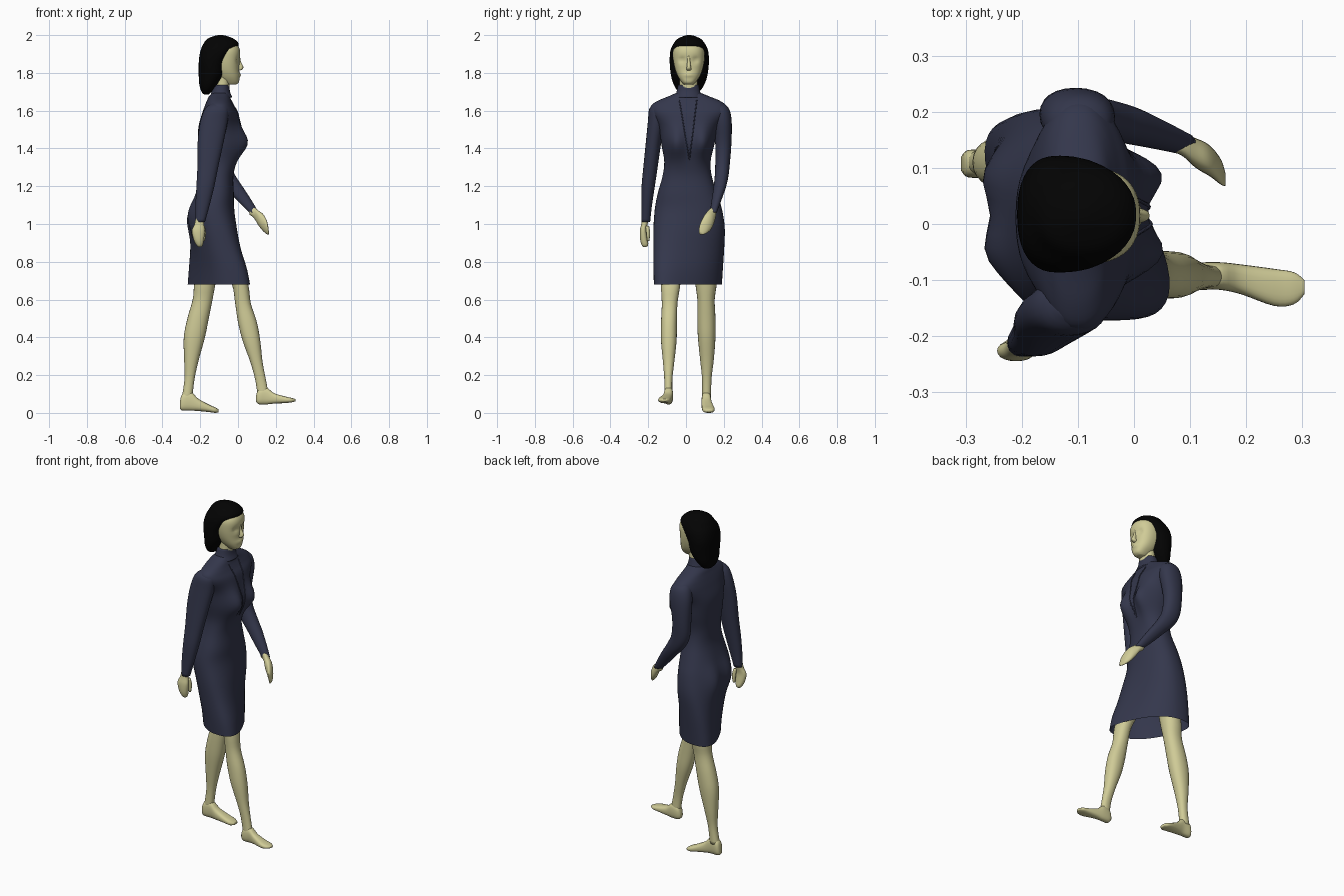
import bpy, bmesh, math
from mathutils import Vector
from mathutils.bvhtree import BVHTree


def material(name, rgb):
    m = bpy.data.materials.new(name)
    m.diffuse_color = (*rgb, 1)
    return m


SKIN = material("skin", (0.63, 0.60, 0.31))
CLOTH = material("navy_cloth", (0.034, 0.038, 0.072))
BLACK = material("black_hair", (0.001, 0.001, 0.001))


def spline(rows, steps=4):
    """Catmull-Rom interpolation through rows of numbers."""
    out = []
    for i in range(len(rows) - 1):
        a, b, c, d = rows[max(i - 1, 0)], rows[i], rows[i + 1], rows[min(i + 2, len(rows) - 1)]
        for s in range(steps):
            t = s / steps
            out.append([0.5 * (2 * q + (r - p) * t + (2 * p - 5 * q + 4 * r - u) * t * t
                               + (3 * q - p - 3 * r + u) * t ** 3) for p, q, r, u in zip(a, b, c, d)])
    return out + [list(rows[-1])]


def loft(name, rings, mat, axis="z", n=2.2, sides=32, bumps=(), open_start=False):
    """Rings are (station, u0, u1, v0, v1[, squareness, shear]): axis z uses u=x v=y,
    axis x uses u=y v=z. Bumps are (x, y, z, ry, rz, push in x)."""
    bm = bmesh.new()
    loops = []
    rings = [tuple(r) + (n, 0)[len(r) - 5:] for r in rings]
    for t, u0, u1, v0, v1, e, shear in spline(rings):
        loop = []
        for k in range(sides):
            a = 2 * math.pi * k / sides
            c, s = math.cos(a), math.sin(a)
            v = (v0 + v1) / 2 + (v1 - v0) / 2 * math.copysign(abs(s) ** (2 / e), s)
            u = (u0 + u1) / 2 + (u1 - u0) / 2 * math.copysign(abs(c) ** (2 / e), c) + shear * v
            p = Vector((u, v, t) if axis == "z" else (t, u, v))
            push = 0
            for bx, by, bz, ry, rz, amount in bumps:
                push += amount * math.exp(-((p.x - bx) / 0.08) ** 2 - ((p.y - by) / ry) ** 2
                                          - ((p.z - bz) / rz) ** 2)
            p.x += push
            loop.append(bm.verts.new(p))
        loops.append(loop)
    for a, b in zip(loops, loops[1:]):
        for k in range(sides):
            j = (k + 1) % sides
            bm.faces.new((a[k], a[j], b[j], b[k]))
    if not open_start:
        bm.faces.new(loops[0])
    bm.faces.new(loops[-1])
    bmesh.ops.recalc_face_normals(bm, faces=bm.faces)
    me = bpy.data.meshes.new(name)
    bm.to_mesh(me)
    bm.free()
    me.materials.append(mat)
    me.shade_smooth()
    ob = bpy.data.objects.new(name, me)
    bpy.context.collection.objects.link(ob)
    return ob


# Dress: hem to shoulders, sheared skirt for the stride, bust and hips
dress = loft("dress", [
    (0.68, -0.225, 0.032, -0.17, 0.19, 2.5, -0.48), (0.76, -0.227, 0.024, -0.172, 0.195, 2.5, -0.4),
    (0.87, -0.232, 0.004, -0.172, 0.202, 2.5, -0.25), (0.98, -0.235, -0.008, -0.172, 0.205, 2.4, -0.1),
    (1.08, -0.235, -0.02, -0.165, 0.19), (1.16, -0.22, -0.022, -0.15, 0.165),
    (1.25, -0.2, -0.025, -0.125, 0.137), (1.33, -0.2, -0.012, -0.115, 0.13),
    (1.42, -0.208, 0.005, -0.13, 0.15), (1.51, -0.21, 0.005, -0.145, 0.17),
    (1.585, -0.19, -0.002, -0.182, 0.218), (1.625, -0.176, -0.022, -0.185, 0.215),
    (1.652, -0.165, -0.035, -0.15, 0.18), (1.675, -0.155, -0.042, -0.095, 0.125),
    (1.695, -0.135, -0.05, -0.05, 0.075)], CLOTH, n=2.3, sides=48, open_start=True,
    bumps=[(0.01, -0.055, 1.43, 0.055, 0.085, 0.055), (0.01, 0.095, 1.43, 0.055, 0.085, 0.06),
           (-0.24, -0.05, 1.03, 0.06, 0.1, -0.036), (-0.24, 0.085, 1.03, 0.06, 0.1, -0.034)])
loft("collar", [(1.67, -0.15, -0.03, -0.06, 0.085), (1.7, -0.14, -0.042, -0.05, 0.075),
                (1.735, -0.13, -0.047, -0.042, 0.068)], CLOTH)

# Neckline seams laid on the front of the dress
tree = BVHTree.FromPolygons([v.co for v in dress.data.vertices],
                            [tuple(p.vertices) for p in dress.data.polygons])
for label, top_y in (("right", -0.035), ("left", 0.057)):
    cu = bpy.data.curves.new(label + "_neckline_seam", "CURVE")
    cu.dimensions = "3D"
    cu.bevel_depth = 0.003
    cu.bevel_resolution = 1
    sp = cu.splines.new("POLY")
    sp.points.add(30)
    for i, pt in enumerate(sp.points):
        f = i / 30
        hit = tree.ray_cast(Vector((1, top_y + (0.018 - top_y) * f, 1.655 - 0.315 * f)), Vector((-1, 0, 0)))[0]
        pt.co = (hit.x + 0.001, hit.y, hit.z, 1)
    cu.materials.append(CLOTH)
    bpy.context.collection.objects.link(bpy.data.objects.new(label + "_neckline_seam", cu))

# Sleeves
loft("right_sleeve", [
    (1.64, -0.135, -0.08, -0.165, -0.12), (1.61, -0.175, -0.05, -0.194, -0.1),
    (1.54, -0.2, -0.055, -0.202, -0.11), (1.44, -0.213, -0.075, -0.212, -0.13),
    (1.3, -0.215, -0.105, -0.226, -0.15), (1.2, -0.22, -0.125, -0.235, -0.165),
    (1.1, -0.225, -0.15, -0.236, -0.18), (1.01, -0.226, -0.175, -0.236, -0.19)], CLOTH, sides=24)
loft("left_sleeve", [
    (1.64, -0.13, -0.075, 0.145, 0.195), (1.61, -0.155, -0.04, 0.13, 0.228),
    (1.54, -0.168, -0.035, 0.145, 0.242), (1.42, -0.165, -0.055, 0.155, 0.24),
    (1.32, -0.155, -0.045, 0.155, 0.232), (1.25, -0.12, -0.01, 0.152, 0.224),
    (1.19, -0.065, 0.03, 0.145, 0.21), (1.12, 0.0, 0.075, 0.135, 0.185),
    (1.06, 0.06, 0.11, 0.125, 0.163)], CLOTH, sides=24)

# Hands and thumbs
loft("right_hand", [
    (1.04, -0.223, -0.182, -0.232, -0.195), (1.0, -0.23, -0.18, -0.237, -0.203),
    (0.965, -0.244, -0.176, -0.244, -0.208), (0.92, -0.236, -0.18, -0.243, -0.203),
    (0.89, -0.222, -0.186, -0.235, -0.2), (0.878, -0.21, -0.195, -0.225, -0.21)], SKIN, sides=20)
loft("right_thumb", [(0.99, -0.195, -0.175, -0.215, -0.195), (0.95, -0.192, -0.17, -0.21, -0.19),
                     (0.91, -0.188, -0.175, -0.206, -0.194)], SKIN, sides=12)
loft("left_hand", [
    (0.06, 0.13, 0.16, 1.05, 1.09), (0.085, 0.122, 0.16, 1.03, 1.087),
    (0.11, 0.1, 0.153, 0.99, 1.07), (0.135, 0.085, 0.14, 0.96, 1.05),
    (0.155, 0.07, 0.115, 0.945, 1.01), (0.163, 0.068, 0.09, 0.945, 0.965)], SKIN, axis="x", sides=20)

# Legs and feet
loft("right_leg", [
    (0.95, -0.16, -0.04, -0.135, -0.01), (0.8, -0.09, 0.015, -0.135, -0.015),
    (0.68, -0.032, 0.054, -0.133, -0.03), (0.58, -0.015, 0.068, -0.128, -0.045),
    (0.48, 0.0, 0.1, -0.132, -0.048), (0.38, 0.025, 0.118, -0.132, -0.05),
    (0.27, 0.065, 0.13, -0.122, -0.062), (0.18, 0.09, 0.147, -0.115, -0.072),
    (0.1, 0.103, 0.162, -0.115, -0.072)], SKIN, sides=24)
loft("left_leg", [
    (0.95, -0.2, -0.06, 0.03, 0.16), (0.8, -0.215, -0.1, 0.04, 0.165),
    (0.68, -0.232, -0.12, 0.05, 0.162), (0.6, -0.24, -0.135, 0.06, 0.152),
    (0.5, -0.268, -0.155, 0.06, 0.156), (0.4, -0.287, -0.175, 0.063, 0.156),
    (0.28, -0.285, -0.208, 0.075, 0.147), (0.18, -0.283, -0.23, 0.085, 0.135),
    (0.08, -0.298, -0.242, 0.085, 0.133)], SKIN, sides=24)
loft("right_foot", [
    (0.095, -0.105, -0.08, 0.06, 0.09), (0.11, -0.117, -0.07, 0.046, 0.125),
    (0.15, -0.117, -0.068, 0.045, 0.135), (0.19, -0.125, -0.072, 0.049, 0.105),
    (0.25, -0.146, -0.08, 0.052, 0.087), (0.285, -0.143, -0.086, 0.056, 0.079),
    (0.304, -0.125, -0.1, 0.061, 0.073)], SKIN, axis="x", n=2.6, sides=24)
loft("left_foot", [
    (-0.308, 0.095, 0.12, 0.022, 0.055), (-0.295, 0.083, 0.132, 0.013, 0.1),
    (-0.25, 0.083, 0.132, 0.012, 0.112), (-0.21, 0.082, 0.138, 0.01, 0.075),
    (-0.15, 0.085, 0.15, 0.004, 0.042), (-0.12, 0.09, 0.15, 0.0, 0.029),
    (-0.102, 0.105, 0.14, 0.004, 0.018)], SKIN, axis="x", n=2.6, sides=24)

# Head: neck, face with eye hollows and lips, nose
loft("neck", [(1.68, -0.13, -0.045, -0.04, 0.065), (1.74, -0.12, -0.045, -0.035, 0.062),
              (1.8, -0.125, -0.04, -0.035, 0.062)], SKIN)
loft("head", [
    (1.738, -0.06, -0.012, -0.01, 0.038), (1.75, -0.085, 0.004, -0.022, 0.05),
    (1.78, -0.115, 0.008, -0.042, 0.072), (1.82, -0.14, 0.006, -0.058, 0.088),
    (1.87, -0.16, 0.009, -0.068, 0.098), (1.92, -0.16, 0.01, -0.068, 0.098),
    (1.955, -0.15, -0.008, -0.05, 0.08), (1.978, -0.11, -0.045, -0.02, 0.05)], SKIN, n=2.3, sides=48,
    bumps=[(0.005, -0.02, 1.868, 0.018, 0.014, -0.012), (0.005, 0.05, 1.868, 0.018, 0.014, -0.012),
           (0.005, 0.015, 1.79, 0.025, 0.01, 0.008)])
loft("nose", [(1.89, -0.01, 0.011, 0.009, 0.021), (1.86, -0.01, 0.015, 0.007, 0.023),
              (1.832, -0.01, 0.028, 0.004, 0.026), (1.818, -0.01, 0.022, 0.002, 0.028),
              (1.812, -0.01, 0.008, 0.008, 0.022)], SKIN, sides=16)

# Shoulder-length hair, swept back from the face
loft("hair", [
    (1.685, -0.178, -0.155, 0.0, 0.035), (1.7, -0.193, -0.14, -0.04, 0.07),
    (1.74, -0.205, -0.105, -0.066, 0.098), (1.79, -0.208, -0.073, -0.08, 0.114),
    (1.85, -0.208, -0.065, -0.086, 0.121, 2.4), (1.885, -0.205, -0.047, -0.086, 0.121, 2.5),
    (1.92, -0.198, -0.02, -0.082, 0.116, 2.4), (1.95, -0.185, 0.004, -0.069, 0.103),
    (1.978, -0.165, -0.018, -0.047, 0.081), (1.994, -0.13, -0.055, -0.015, 0.049),
    (2.0, -0.105, -0.08, 0.005, 0.027)], BLACK, n=2.15, sides=40)
